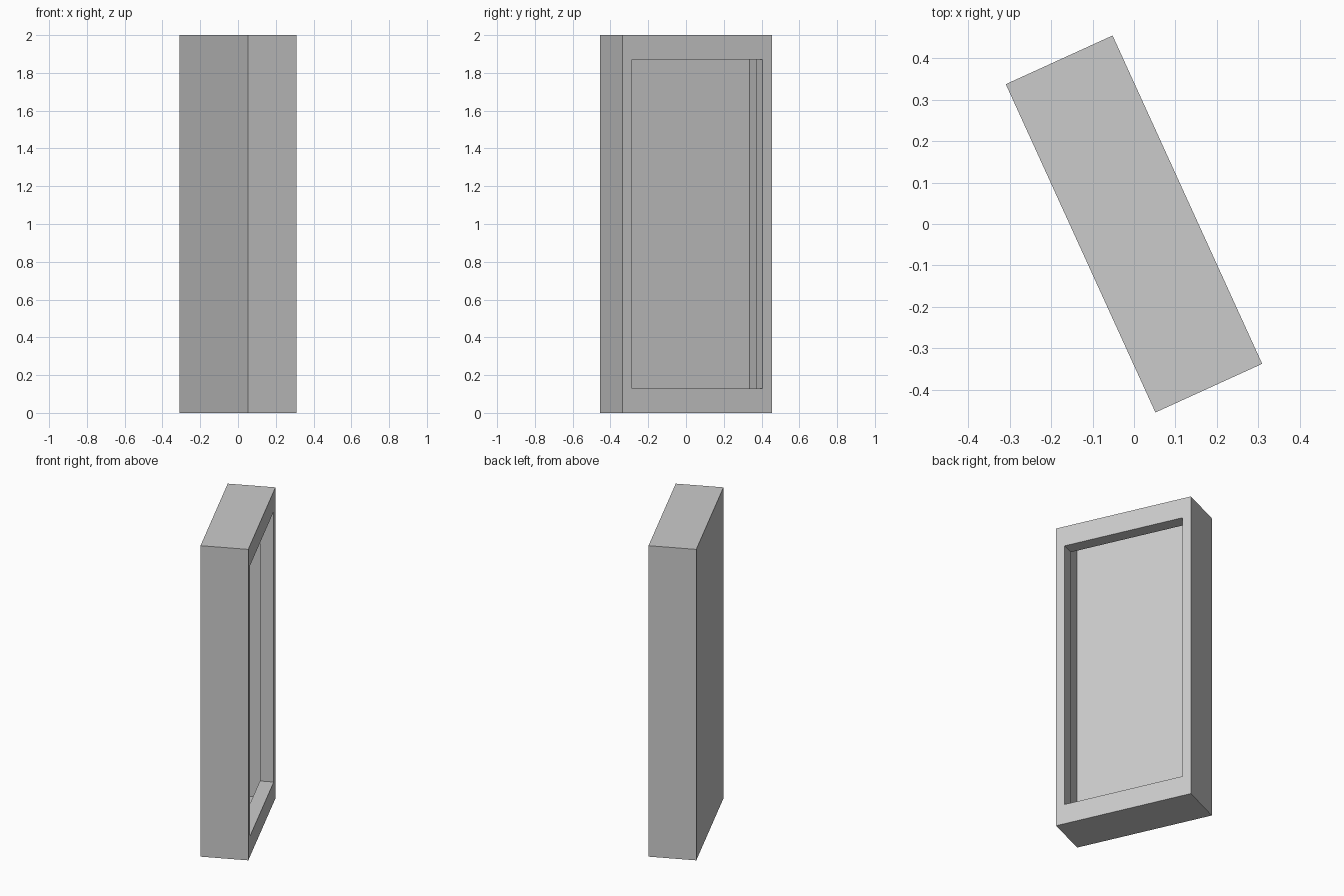
import bpy, bmesh, math
from mathutils import Matrix

if "Cube" in bpy.data.objects:
    bpy.data.objects.remove(bpy.data.objects["Cube"])

DEPTH, WIDTH, HEIGHT = 0.283, 0.87, 2.0      # local x, y, z
SIDE_BORDER, END_BORDER = 0.055, 0.13        # frame around the opening
LIP = 0.082                                  # inward return of the frame

bm = bmesh.new()

# thin hollow case
bmesh.ops.create_cube(bm, size=1.0)
bmesh.ops.scale(bm, vec=(DEPTH, WIDTH, HEIGHT), verts=bm.verts)
bmesh.ops.translate(bm, vec=(0, 0, HEIGHT / 2), verts=bm.verts)

# front frame: inset, then fit the opening to its two border widths
bm.normal_update()
front = max(bm.faces, key=lambda f: f.calc_center_median().x)
bmesh.ops.inset_region(bm, faces=[front], thickness=0.05, use_even_offset=True)
for v in front.verts:
    v.co.y = math.copysign(WIDTH / 2 - SIDE_BORDER, v.co.y)
    v.co.z = END_BORDER if v.co.z < HEIGHT / 2 else HEIGHT - END_BORDER

# lip folded inward around the opening, left open to the hollow behind
rim = list(front.edges)
bmesh.ops.delete(bm, geom=[front], context='FACES_ONLY')
ret = bmesh.ops.extrude_edge_only(bm, edges=rim)
lip_verts = [g for g in ret['geom'] if isinstance(g, bmesh.types.BMVert)]
bmesh.ops.translate(bm, vec=(-LIP, 0, 0), verts=lip_verts)
bmesh.ops.recalc_face_normals(bm, faces=bm.faces)

# turn the case to its resting angle
bmesh.ops.transform(bm, matrix=Matrix.Rotation(math.radians(24.5), 4, 'Z'), verts=bm.verts)

mesh = bpy.data.meshes.new("open_case")
bm.to_mesh(mesh)
bm.free()
bpy.context.collection.objects.link(bpy.data.objects.new("open_case", mesh))
